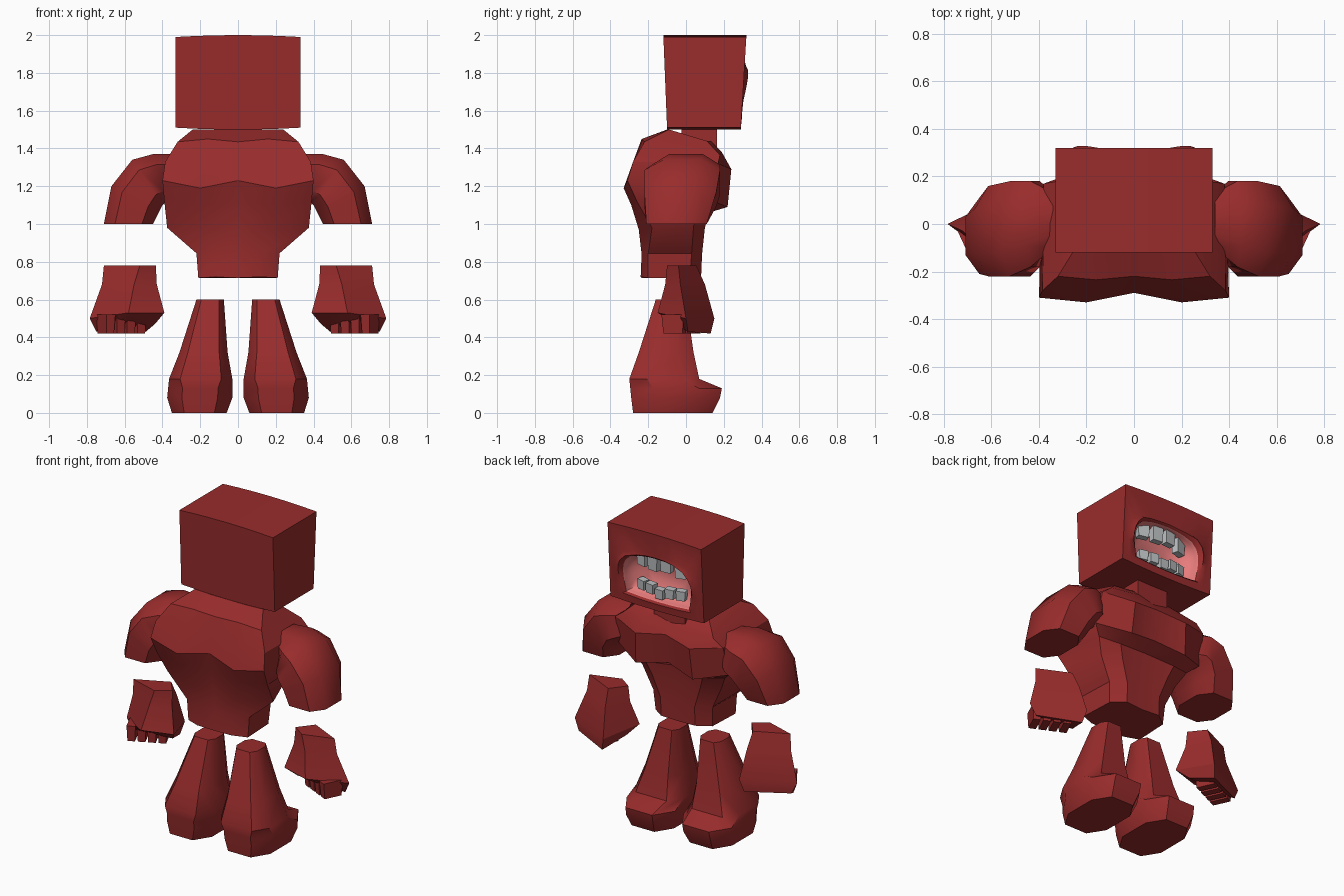
import bpy
import bmesh
from math import radians, sqrt
from mathutils import Matrix, Vector

if "Cube" in bpy.data.objects:
    bpy.data.objects.remove(bpy.data.objects["Cube"])


def make_material(name, colour):
    mat = bpy.data.materials.new(name)
    mat.use_nodes = True
    mat.diffuse_color = (*colour, 1)
    mat.node_tree.nodes["Principled BSDF"].inputs["Base Color"].default_value = (*colour, 1)
    return mat


SKIN = make_material("dark red skin", (.32, .025, .025))
GUMS = make_material("pink mouth", (.8, .2, .2))
ENAMEL = make_material("grey teeth", (.5, .52, .53))


def finish(name, bm, materials, angle=.55):
    """Turn a bmesh into a shaded object."""
    bmesh.ops.recalc_face_normals(bm, faces=bm.faces)
    mesh = bpy.data.meshes.new(name)
    bm.to_mesh(mesh)
    bm.free()
    obj = bpy.data.objects.new(name, mesh)
    bpy.context.collection.objects.link(obj)
    for mat in materials:
        mesh.materials.append(mat)
    bpy.ops.object.select_all(action='DESELECT')
    obj.select_set(True)
    bpy.context.view_layer.objects.active = obj
    bpy.ops.object.shade_smooth_by_angle(angle=angle)
    return obj


def add_loft(bm, rings, side=1, inner_from=None):
    """Skin equal-length rings and cap both ends; later bands may take material 1."""
    loops = [[bm.verts.new((x * side, y, z)) for x, y, z in ring] for ring in rings]
    count = len(loops[0])
    for band, (low, high) in enumerate(zip(loops, loops[1:])):
        for i in range(count):
            j = (i + 1) % count
            face = bm.faces.new((low[i], low[j], high[j], high[i]))
            face.material_index = int(inner_from is not None and band >= inner_from)
    bm.faces.new(loops[0])
    end = bm.faces.new(loops[-1])
    end.material_index = int(inner_from is not None)


def add_box(bm, centre, size, taper=1, turn=0):
    """Box turned about z whose lower end is scaled by taper."""
    made = bmesh.ops.create_cube(bm, size=1)["verts"]
    for v in made:
        if v.co.z < 0:
            v.co.x *= taper
            v.co.y *= taper
    matrix = Matrix.Translation(centre) @ Matrix.Rotation(radians(turn), 4, 'Z') @ Matrix.Diagonal((*size, 1))
    bmesh.ops.transform(bm, verts=made, matrix=matrix)


def octagon(z, x0, x1, y0, y1, flat_x=.55, flat_y=.5):
    """Chamfered rectangle at height z."""
    cx, cy, rx, ry = (x0 + x1) / 2, (y0 + y1) / 2, (x1 - x0) / 2, (y1 - y0) / 2
    unit = [(1, -flat_y), (1, flat_y), (flat_x, 1), (-flat_x, 1),
            (-1, flat_y), (-1, -flat_y), (-flat_x, -1), (flat_x, -1)]
    return [(cx + u * rx, cy + v * ry, z) for u, v in unit]


# Torso: back and front height, mid x, side back x, side front x,
# back y, side back y, side front y, front y, notch
torso_profile = [
    (.72, .72, .12, .21, .2, -.24, -.2, .02, .08, -.005),
    (.84, .84, .12, .22, .21, -.235, -.2, .03, .085, .005),
    (.97, .98, .17, .375, .28, -.25, -.18, .04, .1, .01),
    (1.1, 1.06, .2, .39, .33, -.29, -.26, .08, .12, .02),
    (1.19, 1.09, .2, .4, .39, -.33, -.31, .12, .22, .04),
    (1.3, 1.29, .19, .385, .38, -.29, -.28, .17, .24, .03),
    (1.45, 1.38, .16, .32, .32, -.235, -.22, .18, .19, -.015),
    (1.5, 1.44, .12, .24, .24, -.1, -.09, .11, .13, 0),
]


def torso_ring(zb, zf, xm, xb, xf, yb, sb, sf, yf, n):
    half = [(xm, yb, zb), (xb, sb, zb + n), (xf, sf, zf + n), (xm, yf, zf)]
    mirrored = [(-x, y, z) for x, y, z in reversed(half)]
    return [(0, yb + abs(n), zb + n), *half, (0, yf - abs(n), zf + n), *mirrored]


bm = bmesh.new()
add_loft(bm, [torso_ring(*row) for row in torso_profile])
finish("torso", bm, [SKIN])

bm = bmesh.new()
add_box(bm, (0, .07, 1.44), (.22, .19, .17))
finish("neck", bm, [SKIN])

# Head: square rings run from the back, round the lips and into the mouth
STEPS = 6
square = []
for corner, along in (((-1, -1), (1, 0)), ((1, -1), (0, 1)), ((1, 1), (-1, 0)), ((-1, 1), (0, -1))):
    for i in range(STEPS):
        t = 2 * i / STEPS
        square.append((corner[0] + along[0] * t, corner[1] + along[1] * t))


def face_y(z):
    return .29 + .06 * (z - 1.5)


def head_ring(back):
    ring = []
    for u, v in square:
        z = 1.75 + v * (.24 + .01 * (1 - u * u))
        ring.append((.33 * u, -.1 - .04 * (z - 1.5) if back else face_y(z), z))
    return ring


def mouth_ring(scale, raise_y, cheek=0, depth=None):
    ring = []
    for u, v in square:
        mix = .5 + .25 * v
        a = u * (1 - mix + mix * sqrt(1 - v * v / 2))
        b = v * (1 - mix + mix * sqrt(1 - u * u / 2))
        z = 1.695 + .14 * scale * b
        bump = cheek * max(0, abs(a) - .4) * max(0, b + .4)
        ring.append((.24 * scale * a, face_y(z) + raise_y + bump if depth is None else depth, z))
    return ring


bm = bmesh.new()
add_loft(bm, [head_ring(True), head_ring(False), mouth_ring(1.22, 0),
              mouth_ring(1.08, .002, .04), mouth_ring(1, -.01),
              mouth_ring(.99, -.03), mouth_ring(.9, 0, 0, .22), mouth_ring(.6, 0, 0, .18)],
         inner_from=4)
finish("head", bm, [SKIN, GUMS], .8)

# Teeth: two rows of blocks on shallow arcs
for name, count, base, height, curve in (("upper_teeth", 4, 1.785, .09, -.6), ("lower_teeth", 5, 1.6, .06, 1)):
    bm = bmesh.new()
    for i in range(count):
        x = .27 * (i / (count - 1) - .5)
        wobble = .012 * (i % 2)
        centre = Vector((x, .255 - x * x, base + curve * x * x + wobble))
        add_box(bm, centre, (.29 / count, .045, height), .9, -110 * x)
    finish(name, bm, [ENAMEL])


# Arms: each row holds the outer x, z, inner x, z and the y range
arm_profile = [
    (.34, 1.37, .34, 1.14, -.1, .13),
    (.45, 1.37, .38, 1.12, -.18, .18),
    (.56, 1.34, .4, 1.1, -.22, .18),
    (.67, 1.2, .42, 1.06, -.22, .16),
    (.71, 1.0, .45, 1.0, -.21, .11),
]


def arm_ring(xo, zo, xi, zi, y0, y1):
    ring = []
    for u, y, _ in octagon(0, -1, 1, y0, y1):
        t = (u + 1) / 2
        ring.append((xi + (xo - xi) * t, y, zi + (zo - zi) * t))
    return ring


# Legs: each row holds the height, x range and y range
leg_profile = [
    (0, .06, .35, -.28, .14),
    (.08, .03, .375, -.29, .18),
    (.13, .03, .37, -.295, .19),
    (.18, .03, .365, -.3, .07, .65),
    (.32, .055, .31, -.25, .04, .65),
    (.6, .075, .22, -.16, 0, .65),
]
# Hands: four corners per ring, in order outer tip, back, inner tip, palm
hand_profile = [
    [(.71, -.04, .78), (.51, .055, .78), (.435, -.04, .78), (.52, -.1, .78)],
    [(.72, -.03, .68), (.5, .1, .68), (.43, -.05, .68), (.55, -.11, .68)],
    [(.785, 0, .5), (.48, .15, .5), (.39, -.09, .53), (.58, -.15, .53)],
    [(.75, .01, .43), (.5, .13, .42), (.44, -.03, .47), (.62, -.05, .47)],
]

for side, label in ((1, "left"), (-1, "right")):
    bm = bmesh.new()
    add_loft(bm, [arm_ring(*row) for row in arm_profile], side)
    finish(label + "_upper_arm", bm, [SKIN], .7)

    bm = bmesh.new()
    add_loft(bm, [octagon(*row) for row in leg_profile], side)
    finish(label + "_leg", bm, [SKIN], .65)

    bm = bmesh.new()
    add_loft(bm, hand_profile, side)
    finish(label + "_hand", bm, [SKIN])

    # Curled fingers lined up along the back of the hand
    bm = bmesh.new()
    for i in range(4):
        centre = Vector((side * (.7 - .055 * i), -.06 + .026 * i, .47))
        add_box(bm, centre, (.052, .13, .1), .85, -side * 25)
    finish(label + "_fingers", bm, [SKIN])
